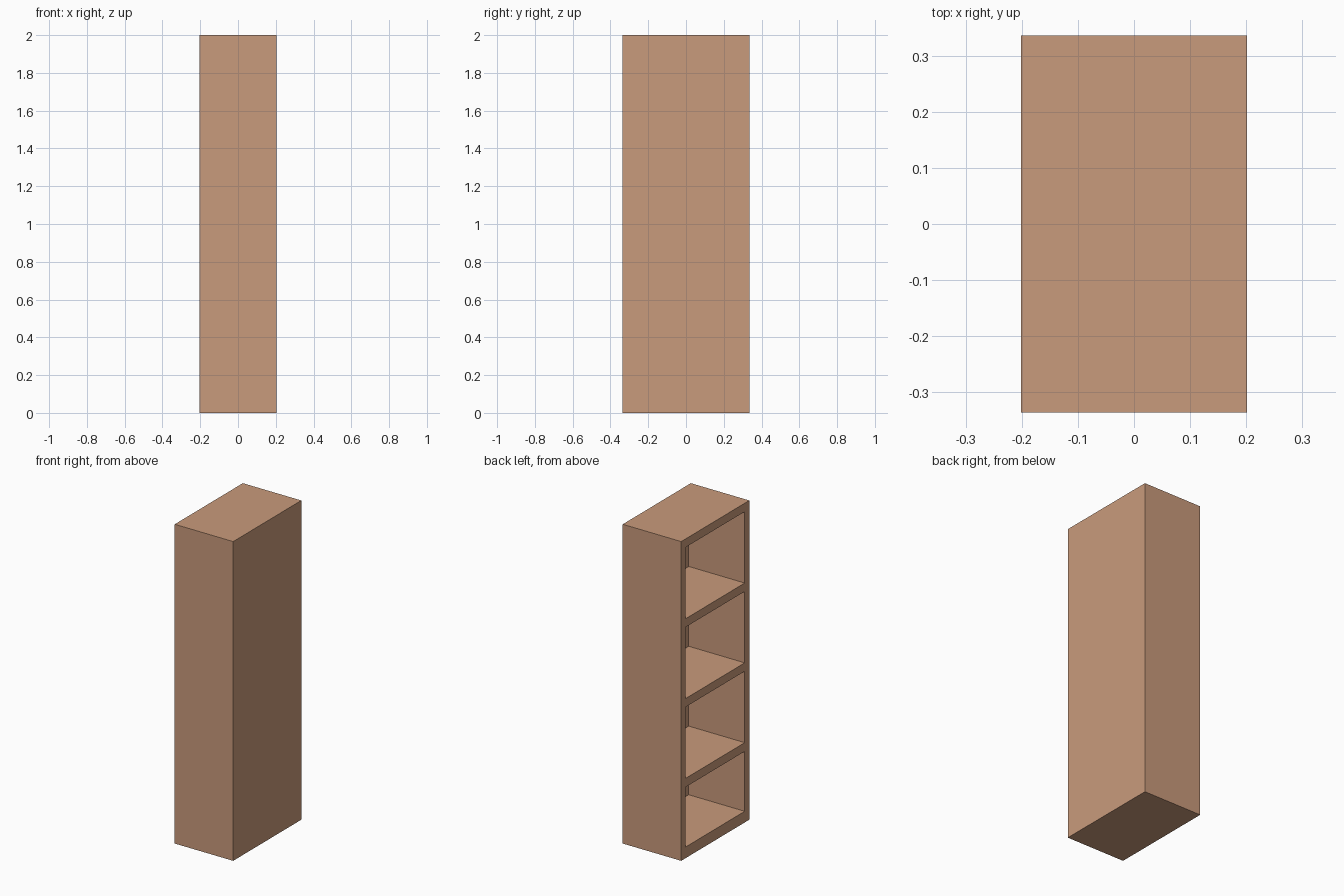
import bpy

cube = bpy.data.objects.get("Cube")
if cube:
    bpy.data.objects.remove(cube, do_unlink=True)

DEPTH, WIDTH, HEIGHT = 0.405, 0.674, 2.0
SIDE, BACK = 0.045, 0.017                # side board and back panel thickness
BAYS = [(0.07, 0.445), (0.50, 0.947), (1.00, 1.447), (1.50, 1.947)]  # floor, ceiling

wood = bpy.data.materials.new("light_wood")
wood.use_nodes = True
colour = (0.584, 0.326, 0.200, 1)
wood.diffuse_color = colour
wood.node_tree.nodes["Principled BSDF"].inputs["Base Color"].default_value = colour


def box(name, low, high):
    """Axis-aligned box between two opposite corners."""
    centre = [(a + b) / 2 for a, b in zip(low, high)]
    bpy.ops.mesh.primitive_cube_add(size=1, location=centre)
    obj = bpy.context.object
    obj.name = name
    obj.scale = [b - a for a, b in zip(low, high)]
    bpy.ops.object.transform_apply(location=True, rotation=False, scale=True)
    obj.data.materials.append(wood)
    return obj


# Solid carcass with closed front, back and right side
x, y = DEPTH / 2, WIDTH / 2
bookcase = box("bookcase_carcass", (-x, -y, 0), (x, y, HEIGHT))

# Hollow out the four shelf bays from the open -x side
for floor, ceiling in BAYS:
    cutter = box("bay_cutter", (-x - 0.1, -y + SIDE, floor), (x - BACK, y - SIDE, ceiling))
    cutter.hide_render = True
    cut = bookcase.modifiers.new("shelf_bay", 'BOOLEAN')
    cut.operation = 'DIFFERENCE'
    cut.solver = 'EXACT'
    cut.object = cutter
    bpy.context.view_layer.objects.active = bookcase
    bpy.ops.object.modifier_apply(modifier=cut.name)
    bpy.data.objects.remove(cutter, do_unlink=True)
